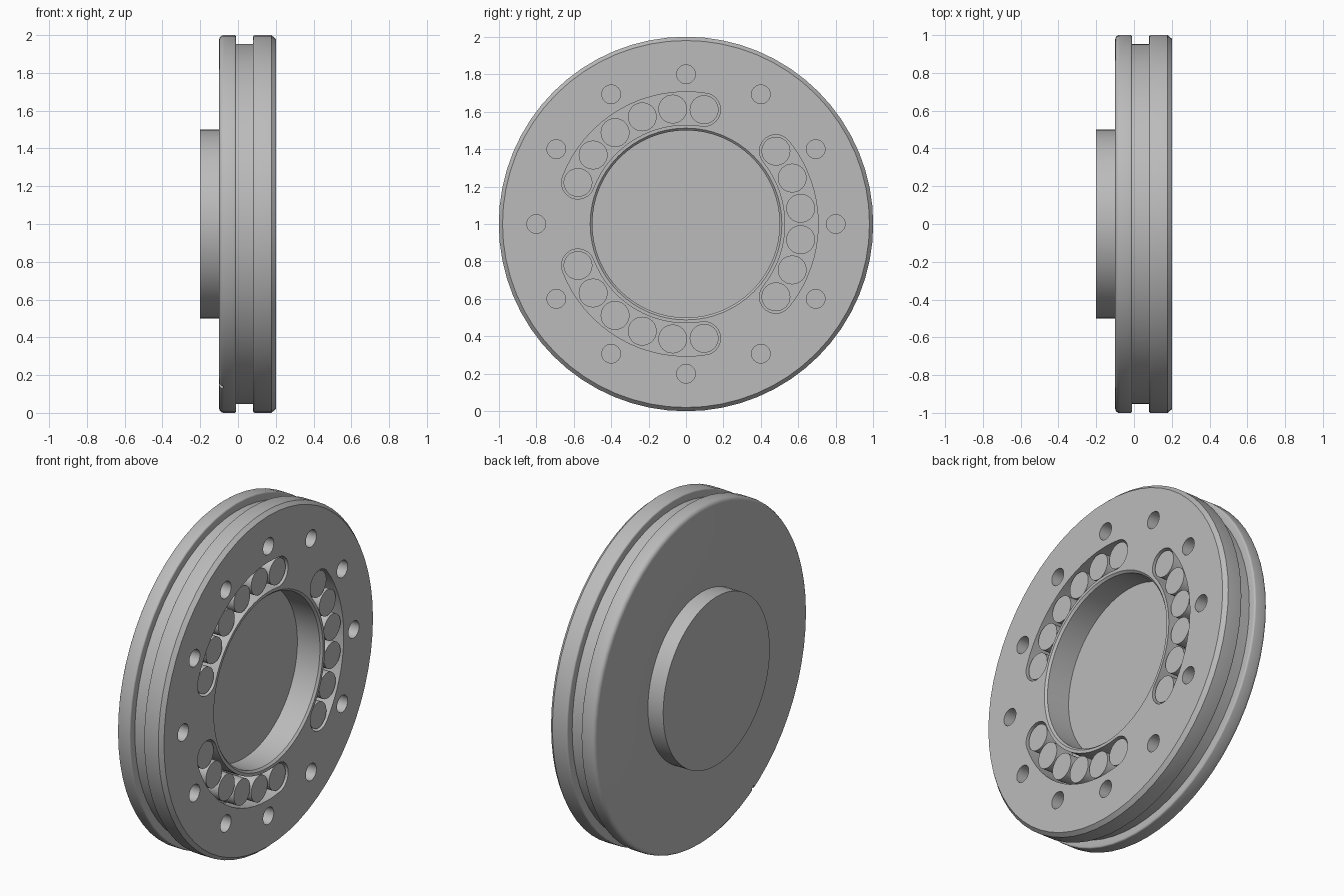
import bpy, bmesh, math
from mathutils import Matrix, Vector

if "Cube" in bpy.data.objects:
    bpy.data.objects.remove(bpy.data.objects["Cube"])

grey = bpy.data.materials.new("machined grey")
grey.use_nodes = True
GREY = (0.5, 0.5, 0.5, 1)
grey.diffuse_color = GREY
grey.node_tree.nodes["Principled BSDF"].inputs["Base Color"].default_value = GREY

FACE = 0.2        # x of the open face
PITCH = 0.618     # radius of the roller path
STEP = math.radians(15.6)


def around(radius, angle, x=0.0):
    """Point at an angle about the axle, which runs along x at height 1."""
    return Vector((x, radius * math.cos(angle), 1 + radius * math.sin(angle)))


def make_object(name, bm):
    bmesh.ops.recalc_face_normals(bm, faces=bm.faces)
    mesh = bpy.data.meshes.new(name)
    bm.to_mesh(mesh)
    bm.free()
    mesh.materials.append(grey)
    obj = bpy.data.objects.new(name, mesh)
    bpy.context.collection.objects.link(obj)
    return obj


def activate(obj):
    bpy.ops.object.select_all(action="DESELECT")
    obj.select_set(True)
    bpy.context.view_layer.objects.active = obj


def lathe(name, profile, steps):
    """Turn an (x, radius) profile about the axle."""
    bm = bmesh.new()
    verts = [bm.verts.new((x, 0, 1 + r)) for x, r in profile]
    edges = [bm.edges.new(pair) for pair in zip(verts, verts[1:])]
    bmesh.ops.spin(bm, geom=verts + edges, cent=(0, 0, 1), axis=(1, 0, 0),
                   angle=math.tau, steps=steps)
    bmesh.ops.remove_doubles(bm, verts=bm.verts, dist=1e-5)
    return make_object(name, bm)


def add_rod(bm, radius, angle, size, x0, x1):
    turn = Matrix.Rotation(math.pi / 2, 4, "Y")
    place = Matrix.Translation(around(radius, angle, (x0 + x1) / 2))
    bmesh.ops.create_cone(bm, cap_ends=True, segments=32, radius1=size, radius2=size,
                          depth=x1 - x0, matrix=place @ turn)


def add_slot(bm, middle, half_angle, half_width, x0, x1):
    """Curved slot with round ends, extruded along x."""
    n = 16
    lo, hi = middle - half_angle, middle + half_angle
    outline = [around(PITCH + half_width, lo + (hi - lo) * i / n) for i in range(n + 1)]
    outline += [around(PITCH, hi) + half_width * Vector((0, math.cos(hi + t), math.sin(hi + t)))
                for t in (math.pi * i / n for i in range(1, n))]
    outline += [around(PITCH - half_width, hi - (hi - lo) * i / n) for i in range(n + 1)]
    outline += [around(PITCH, lo) + half_width * Vector((0, math.cos(lo + t), math.sin(lo + t)))
                for t in (math.pi + math.pi * i / n for i in range(1, n))]
    face = bm.faces.new([bm.verts.new((x0, p.y, p.z)) for p in outline])
    grown = bmesh.ops.extrude_face_region(bm, geom=[face])["geom"]
    bmesh.ops.translate(bm, vec=(x1 - x0, 0, 0),
                        verts=[v for v in grown if isinstance(v, bmesh.types.BMVert)])


def cut(obj, bm):
    cutter = make_object("cutter", bm)
    cutter.hide_render = True
    mod = obj.modifiers.new("cut", "BOOLEAN")
    mod.operation, mod.solver, mod.object = "DIFFERENCE", "EXACT", cutter
    activate(obj)
    bpy.ops.object.modifier_apply(modifier=mod.name)
    bpy.data.objects.remove(cutter)


# Body: boss, rounded back flange, groove, chamfered front flange and bore
def fillet(cx, cr, size, start, end):
    angles = [math.radians(start + (end - start) * i / 4) for i in range(5)]
    return [(cx + size * math.cos(a), cr + size * math.sin(a)) for a in angles]


profile = [(-0.2, 0), (-0.2, 0.5), (-0.1, 0.5)]
profile += fillet(-0.075, 0.975, 0.025, 180, 90)
profile += fillet(-0.02, 0.99, 0.01, 90, 0)
profile += [(-0.01, 0.953), (0.08, 0.953)]
profile += fillet(0.09, 0.99, 0.01, 180, 90)
profile += [(0.177, 1), (FACE, 0.98), (FACE, 0.512), (FACE - 0.012, 0.5), (0.04, 0.5), (0.04, 0)]
body = lathe("body", profile, 64)

# Bolt holes
holes = bmesh.new()
for i in range(12):
    add_rod(holes, 0.8, i * math.tau / 12, 0.05, 0.05, FACE + 0.05)
cut(body, holes)

# Roller slots
slots = bmesh.new()
for i in range(3):
    add_slot(slots, i * math.tau / 3, 2.5 * STEP, 0.088, 0.08, FACE + 0.05)
cut(body, slots)

# Small notch in the rim of the back flange
notch = bmesh.new()
spot = math.radians(240)
bmesh.ops.create_cube(notch, size=1, matrix=Matrix.Translation(around(1, spot, -0.1))
                      @ Matrix.Rotation(spot, 4, "X") @ Matrix.Diagonal((0.04, 0.06, 0.025, 1)))
cut(body, notch)

activate(body)
bpy.ops.object.shade_smooth_by_angle(angle=math.radians(30))

# Rollers, six in each slot
for i in range(3):
    bm = bmesh.new()
    for k in range(6):
        add_rod(bm, PITCH, i * math.tau / 3 + (k - 2.5) * STEP, 0.077, 0.08, FACE - 0.01)
    rollers = make_object(f"rollers_{i + 1}", bm)
    activate(rollers)
    bpy.ops.object.shade_smooth_by_angle(angle=math.radians(30))
